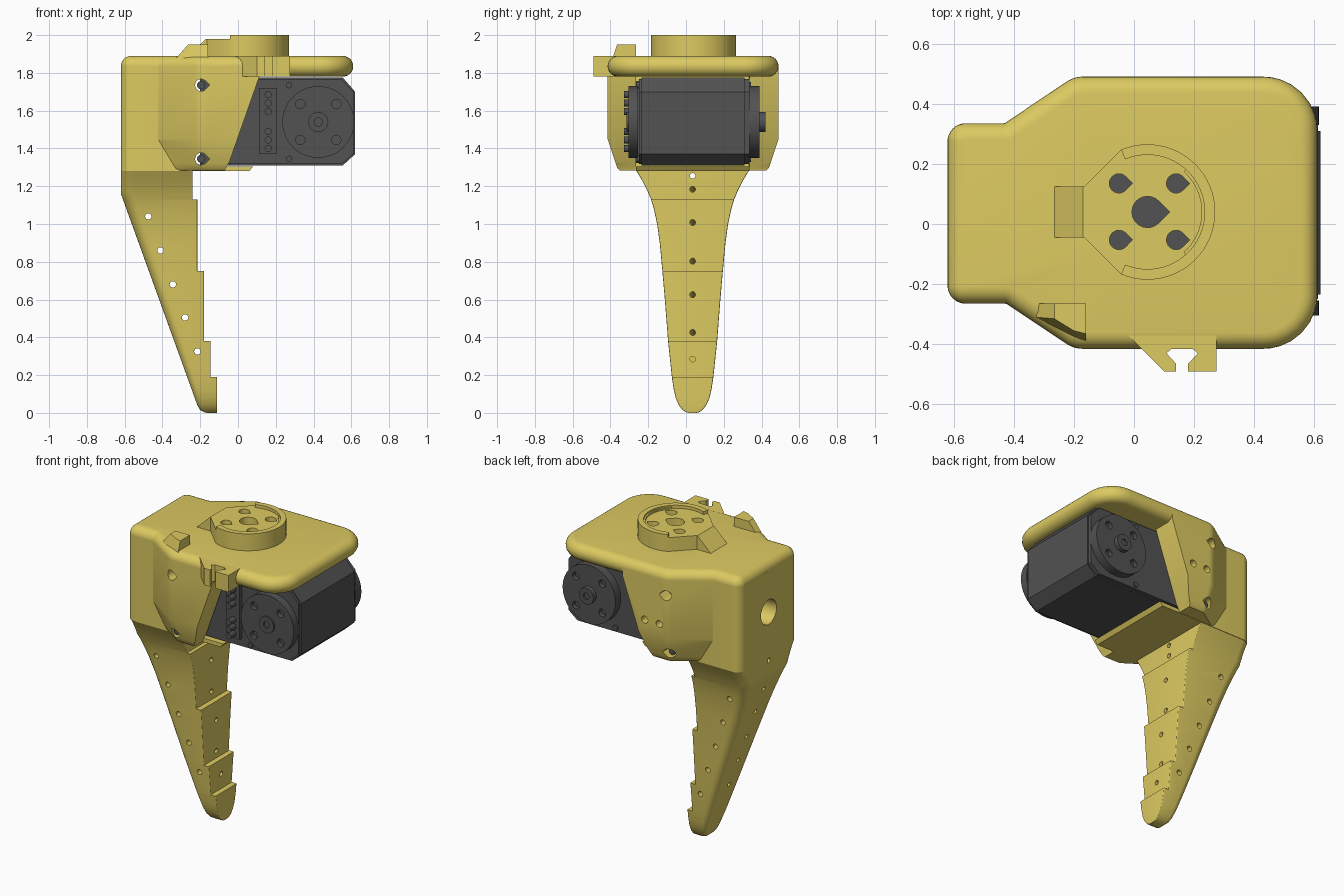
import bpy, bmesh, math
from mathutils import Vector

if "Cube" in bpy.data.objects:
    bpy.data.objects.remove(bpy.data.objects["Cube"])

CY = 0.035  # mid plane of the finger and body


def material(name, color):
    m = bpy.data.materials.new(name)
    m.diffuse_color = color
    m.use_nodes = True
    m.node_tree.nodes["Principled BSDF"].inputs["Base Color"].default_value = m.diffuse_color
    return m


YELLOW = material("yellow_plastic", (0.72, 0.59, 0.12, 1))
DARK = material("dark_plastic", (0.085, 0.085, 0.085, 1))


def finish(name, bm, mat):
    bmesh.ops.recalc_face_normals(bm, faces=bm.faces)
    me = bpy.data.meshes.new(name)
    bm.to_mesh(me)
    bm.free()
    ob = bpy.data.objects.new(name, me)
    bpy.context.collection.objects.link(ob)
    me.materials.append(mat)
    return ob


def loft(name, rings, mat=YELLOW):
    bm = bmesh.new()
    vs = [[bm.verts.new(p) for p in r] for r in rings]
    n = len(vs[0])
    for a, b in zip(vs, vs[1:]):
        for i in range(n):
            j = (i + 1) % n
            bm.faces.new((a[i], a[j], b[j], b[i]))
    bm.faces.new(vs[0][::-1])
    bm.faces.new(vs[-1])
    return finish(name, bm, mat)


def prism(name, pts, axis, lo, hi, mat=YELLOW):
    place = {'x': lambda u, v, t: (t, u, v), 'y': lambda u, v, t: (u, t, v),
             'z': lambda u, v, t: (u, v, t)}[axis]
    return loft(name, [[place(u, v, t) for u, v in pts] for t in (lo, hi)], mat)


def box(name, x0, x1, y0, y1, z0, z1, mat=YELLOW):
    return prism(name, [(x0, y0), (x1, y0), (x1, y1), (x0, y1)], 'z', z0, z1, mat)


def arc(cx, cy, r, a0, a1, n):
    return [(cx + r * math.cos(math.radians(a0 + (a1 - a0) * i / n)),
             cy + r * math.sin(math.radians(a0 + (a1 - a0) * i / n))) for i in range(n + 1)]


def disc(name, u, v, r, axis, lo, hi, mat=DARK, n=32):
    return prism(name, arc(u, v, r, 0, 360, n)[:-1], axis, lo, hi, mat)


def teardrop(u, v, r):
    return arc(u, v, r, 45, 315, 18) + [(u + r * 1.41, v)]


def rod(p0, p1, r):
    p0, p1 = Vector(p0), Vector(p1)
    q = (p1 - p0).to_track_quat('Z', 'Y')
    return loft("cutter", [[p + q @ Vector((x, y, 0)) for x, y in arc(0, 0, r, 0, 360, 14)[:-1]]
                           for p in (p0, p1)])


def cut(ob, cutters):
    for c in cutters:
        c.hide_render = True
        m = ob.modifiers.new("cut", 'BOOLEAN')
        m.operation, m.solver, m.object = 'DIFFERENCE', 'EXACT', c
        bpy.context.view_layer.objects.active = ob
        bpy.ops.object.modifier_apply(modifier=m.name)
        bpy.data.objects.remove(c)


def rounded(corners, n=8):
    out, k = [], len(corners)
    for i, (x, y, r) in enumerate(corners):
        p = Vector((x, y))
        a = (Vector(corners[i - 1][:2]) - p).normalized()
        b = (Vector(corners[(i + 1) % k][:2]) - p).normalized()
        half = a.angle(b) / 2
        c = p + (a + b).normalized() * r / math.sin(half)
        s, e = p + a * r / math.tan(half) - c, p + b * r / math.tan(half) - c
        out += [tuple(c + s.lerp(e, j / n).normalized() * r) for j in range(n + 1)]
    return out


def inset(pts, d):
    out, n = [], len(pts)
    for i in range(n):
        p = Vector(pts[i])
        e0 = (p - Vector(pts[i - 1])).normalized()
        e1 = (Vector(pts[(i + 1) % n]) - p).normalized()
        m = (Vector((-e0.y, e0.x)) + Vector((-e1.y, e1.x))).normalized()
        out.append(tuple(p + m * d / max(0.5, m.dot(Vector((-e0.y, e0.x))))))
    return out


def table(tab, z):
    for (z0, a), (z1, b) in zip(tab, tab[1:]):
        if z <= z1:
            return a + (b - a) * (z - z0) / (z1 - z0)
    return tab[-1][1]


# Top plate with pill-shaped rim
outline = rounded([(-.62, -.265, .06), (-.425, -.265, .02), (-.2, -.415, .1), (.61, -.415, .18),
                   (.61, .49, .18), (-.2, .49, .1), (-.43, .335, .02), (-.62, .335, .06)])
levels = [(1.835 + .055 * math.sin(math.radians(a)), .055 * (1 - math.cos(math.radians(a))))
          for a in range(-90, 91, 15)]
plate = loft("top_plate", [[(x, y, z) for x, y in inset(outline, d)] for z, d in levels])

# Side walls: lofted outline, hollowed and cut on a slant
walls = loft("side_walls", [[(x, y, z) for x, y in inset(outline, d)] for z, d in
                            ((1.283, .065), (1.295, .052), (1.32, .043), (1.45, 0), (1.835, 0))])
screws = [(-.195, 1.735), (-.195, 1.345)]
cut(walls, [box("cutter", -.8, .8, -.266, .336, 1.2, 1.95),
            prism("cutter", [(.113, 1.78), (-.045, 1.33), (-.065, 1.295), (-.09, 1.2), (.9, 1.2),
                             (.9, 1.9), (.113, 1.9)], 'y', -.8, .8)]
    + [prism("cutter", teardrop(x, z, .032), 'y', -.8, .8) for x, z in screws]
    + [disc("cutter", x, 1.54, .023, 'y', .2, .8) for x in (-.15, -.045)])
for x, z in screws:
    disc("front_wall_screw", x, z, .022, 'y', -.35, -.24, DARK, 16)
    disc("rear_wall_screw", x, z, .022, 'y', .3, .42, DARK, 16)

# Back block with cable hole, and floor under the motor
block = prism("back_block", rounded([(-.62, -.265, .06), (-.24, -.265, .003),
                                     (-.24, .335, .003), (-.62, .335, .06)]), 'z', 1.28, 1.836)
cut(block, [disc("cutter", CY, 1.57, .08, 'x', -.8, 0)])
prism("floor", [(-.25, 1.28), (.06, 1.28), (.08, 1.305), (-.25, 1.305)], 'y', -.265, .335)

# Finger: stepped front, sloped back, flared width
width = [(0, .02), (.004, .035), (.015, .052), (.04, .072), (.08, .09), (.13, .101), (.19, .11),
         (.38, .13), (.6, .147), (.75, .16), (.9, .174), (1.0, .188), (1.08, .205), (1.13, .22),
         (1.18, .241), (1.23, .267), (1.285, .3)]
back = [(0, -.165), (.004, -.18), (.015, -.2), (.04, -.215), (1.16, -.62), (1.3, -.62)]
rings = []
for lo, hi, xf in ((0, .19, -.11), (.19, .38, -.145), (.38, .75, -.18),
                   (.75, 1.13, -.215), (1.13, 1.285, -.24)):
    zs = [lo] + [z for z, _ in width if lo < z < hi] + [hi]
    if hi > 1.16 > lo:
        zs = sorted(zs + [1.16])
    for z in zs:
        w, xb = table(width, z), table(back, z)
        r = min(.06, w * .35, (xf - xb) * .4)
        rings.append([(x, y, z) for x, y in rounded(
            [(xb, CY - w, r), (xf, CY - w, .005), (xf, CY + w, .005), (xb, CY + w, r)], 5)])
finger = loft("finger", rings)
holes = [rod((x, -.6, z), (x, .6, z), .017) for x, z in
         ((-.475, 1.04), (-.41, .86), (-.345, .68), (-.28, .505), (-.215, .325))]
holes += [rod((-.1, CY, z + .035), (-.85, CY, z - .237), .015)
          for z in (1.2, 1.015, .81, .62, .42)]
holes += [rod((0, CY, 1.255), (-.8, CY, 1.255), .015), rod((0, CY, .285), (-.18, CY, .285), .015)]
cut(finger, holes)

# Round mount on top: base, raised rim, ramp, teardrop holes
sector = arc(.045, .04, .225, -113, 113, 40)
hub = prism("mount_base", sector + [(-.165, .125), (-.165, -.045)], 'z', 1.88, 1.98)
prism("mount_rim", sector + arc(.045, .04, .19, 113, -113, 40), 'z', 1.97, 2.0)
prism("mount_rim_step", arc(.045, .04, .2, -48, 48, 20) + arc(.045, .04, .18, 48, -48, 20),
      'z', 1.97, 1.99)
prism("mount_ramp", [(-.27, 1.885), (-.16, 1.885), (-.16, 1.98), (-.17, 1.98)], 'y', -.045, .125)
drops = [(.045, .04, .052)] + [(x, y, .032) for x in (-.05, .14) for y in (-.053, .135)]
for part in (plate, hub):
    cut(part, [prism("cutter", teardrop(*d), 'z', 1.7, 2.1) for d in drops])

# Cable clip on the front edge
prism("cable_clip", [(-.02, -.37), (.1, -.49), (.14, -.49), (.14, -.465), (.108, -.43), (.125, -.415),
                     (.195, -.415), (.212, -.43), (.18, -.465), (.18, -.49), (.275, -.49),
                     (.275, -.37)], 'z', 1.78, 1.889)

# Small corner stop
bm = bmesh.new()
for p in ((-.325, -.265, 1.88), (-.16, -.265, 1.83), (-.325, -.31, 1.88), (-.16, -.405, 1.83),
          (-.2, -.39, 1.83), (-.265, -.265, 1.95), (-.16, -.265, 1.95), (-.265, -.315, 1.95),
          (-.16, -.365, 1.95), (-.2, -.355, 1.95)):
    bm.verts.new(p)
bmesh.ops.convex_hull(bm, input=bm.verts)
finish("corner_stop", bm, YELLOW)


# Motor body: chamfered block with thinner side covers
def motor_profile(d):
    return [(-.2, 1.31 + d), (.555 - d, 1.31 + d), (.62 - d, 1.37), (.62 - d, 1.7),
            (.555 - d, 1.775 - d), (-.2, 1.775 - d)]


prism("motor_body", motor_profile(0), 'y', -.235, .31, DARK)
prism("motor_side_covers", motor_profile(.008), 'y', -.25, .335, DARK)

# Output discs with screw holes and centre bosses
for name, y0, y1, y2 in (("front_disc", -.255, -.305, -.311), ("rear_disc", .33, .39, .42)):
    d = disc(name, .425, 1.54, .19, 'y', min(y0, y1), max(y0, y1), DARK, 56)
    cut(d, [disc("cutter", .425 + i * .095, 1.54 + j * .095, .025, 'y', y1 - .03, y1 + .03, DARK, 20)
            for i in (-1, 1) for j in (-1, 1)])
    boss = disc(name + "_boss", .425, 1.54, .053, 'y', min(y1, y2) - .004, max(y1, y2), DARK)
    cut(boss, [disc("cutter", .425, 1.54, .022, 'y', y2 - .012, y2 + .012, DARK, 16)])

# Connector strip, pins and case screws on the front side
prism("connector_strip", [(.11, 1.37), (.205, 1.37), (.205, 1.72), (.11, 1.72)],
      'y', -.275, -.24, DARK)
for z in (1.4, 1.445, 1.49, 1.595, 1.64, 1.685):
    disc("connector_pin", .16, z, .019, 'y', -.328, -.26, DARK, 16)
for z in (1.345, 1.735):
    for y0, y1 in ((-.262, -.24), (.33, .345)):
        disc("case_screw", .27, z, .017, 'y', y0, y1, DARK, 16)

# Smooth shading with sharp edges kept
for ob in bpy.context.scene.objects:
    ob.select_set(True)
bpy.context.view_layer.objects.active = plate
bpy.ops.object.shade_smooth_by_angle(angle=math.radians(30))
